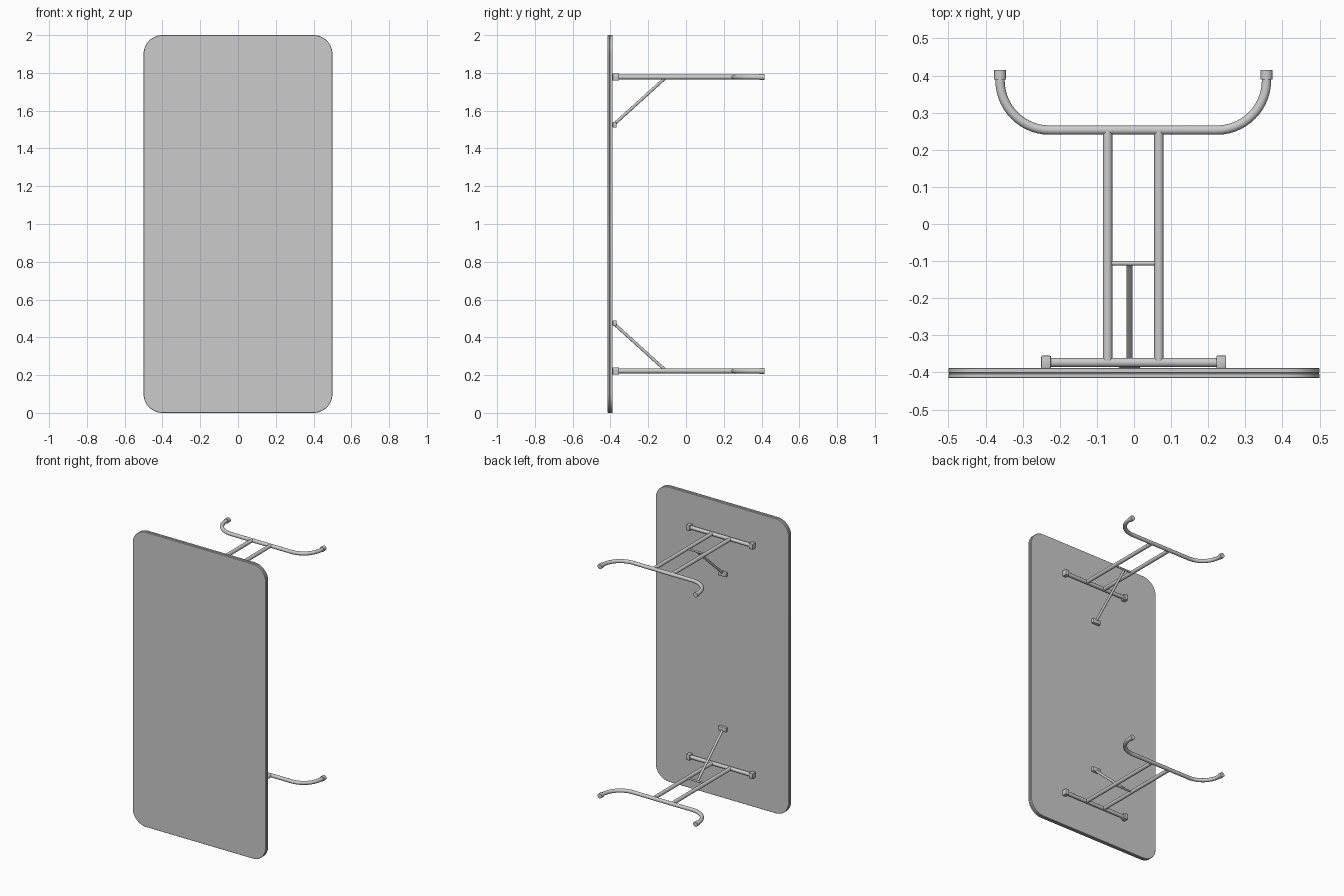
import bpy, bmesh, math
from mathutils import Vector

if "Cube" in bpy.data.objects:
    bpy.data.objects.remove(bpy.data.objects["Cube"])

LEG_Z = 0.222   # height of the lower leg frame
TUBE = 0.0125


def finish(name, bm, smooth=True):
    bmesh.ops.recalc_face_normals(bm, faces=bm.faces)
    me = bpy.data.meshes.new(name)
    bm.to_mesh(me)
    bm.free()
    ob = bpy.data.objects.new(name, me)
    bpy.context.collection.objects.link(ob)
    if smooth:
        bpy.ops.object.select_all(action='DESELECT')
        ob.select_set(True)
        bpy.context.view_layer.objects.active = ob
        bpy.ops.object.shade_smooth_by_angle(angle=math.radians(40))
    return ob


def tube(name, pts, r, sides=20):
    """Sweep a circle along a path that lies in one plane of constant x or z."""
    bm = bmesh.new()
    pts = [Vector(p) for p in pts]
    flat_z = all(abs(p.z - pts[0].z) < 1e-6 for p in pts)
    side = Vector((0, 0, 1)) if flat_z else Vector((1, 0, 0))
    rings = []
    for i, p in enumerate(pts):
        t = (pts[min(i + 1, len(pts) - 1)] - pts[max(i - 1, 0)]).normalized()
        u = side.cross(t)
        rings.append([bm.verts.new(p + r * (math.cos(a) * u + math.sin(a) * side))
                      for a in (2 * math.pi * k / sides for k in range(sides))])
    for a, b in zip(rings, rings[1:]):
        for k in range(sides):
            n = (k + 1) % sides
            bm.faces.new((a[k], a[n], b[n], b[k]))
    bm.faces.new(rings[0])
    bm.faces.new(rings[-1])
    return finish(name, bm)


def box(name, centre, size, bevel=0.002):
    bm = bmesh.new()
    bmesh.ops.create_cube(bm, size=1)
    for v in bm.verts:
        v.co = Vector(centre) + Vector([c * s for c, s in zip(v.co, size)])
    bmesh.ops.bevel(bm, geom=bm.edges[:], offset=bevel, segments=2,
                    affect='EDGES', profile=0.5)
    return finish(name, bm)


def outline(inset, radius=0.1, seg=12):
    """Rounded rectangle in x, z."""
    out = []
    for q, (sx, sz) in enumerate([(1, 1), (-1, 1), (-1, -1), (1, -1)]):
        for k in range(seg + 1):
            a = math.pi / 2 * (q + k / seg)
            out.append((sx * (0.5 - radius) + (radius - inset) * math.cos(a),
                        1 + sz * (1 - radius) + (radius - inset) * math.sin(a)))
    return out


# Table top with a grooved edge band
bm = bmesh.new()
rings = []
for y, inset in [(-0.4155, 0.002), (-0.4135, 0), (-0.404, 0), (-0.403, 0.002),
                 (-0.401, 0.002), (-0.400, 0), (-0.390, 0), (-0.388, 0.002)]:
    rings.append([bm.verts.new((x, y, z)) for x, z in outline(inset)])
for a, b in zip(rings, rings[1:]):
    for k in range(len(a)):
        n = (k + 1) % len(a)
        bm.faces.new((a[k], a[n], b[n], b[k]))
bm.faces.new(rings[0])
bm.faces.new(rings[-1])
finish("table_top", bm)

# Two folding leg frames, mirrored about mid height
for label, m in (("lower", 1), ("upper", -1)):
    def z(h):
        return 1 + m * (h - 1)
    zl = z(LEG_Z)

    # Pivot bar and its mounting blocks
    tube(label + "_pivot_bar", [(-0.24, -0.373, zl), (0.24, -0.373, zl)], TUBE)
    for s, side in ((-1, "left"), (1, "right")):
        box(f"{label}_{side}_mount_block", (s * 0.236 - 0.001, -0.3715, zl),
            (0.026, 0.033, 0.038))
        # Uprights
        x = s * 0.069 - 0.002
        tube(f"{label}_{side}_upright", [(x, -0.373, zl), (x, 0.253, zl)], TUBE)
        # Foot caps
        fx = s * 0.359 - 0.002
        tube(f"{label}_{side}_foot_cap", [(fx, 0.390, zl), (fx, 0.4155, zl)], 0.0165)

    # Curved foot rail
    arc = [(0.225 + 0.134 * math.sin(a), 0.387 - 0.134 * math.cos(a))
           for a in (math.pi / 2 * k / 14 for k in range(15))] + [(0.359, 0.41)]
    path = [(-x - 0.002, y, zl) for x, y in reversed(arc)]
    path += [(x - 0.002, y, zl) for x, y in arc]
    tube(label + "_foot_rail", path, TUBE)

    # Crossbar, diagonal brace and brace bracket
    tube(label + "_crossbar", [(-0.071, -0.106, zl), (0.067, -0.106, zl)], 0.006, 12)
    tube(label + "_brace", [(-0.012, -0.108, z(0.225)), (-0.012, -0.383, z(0.474))],
         0.008, 14)
    box(label + "_brace_bracket", (-0.012, -0.3775, z(0.474)),
        (0.06, 0.021, 0.03), 0.004)
